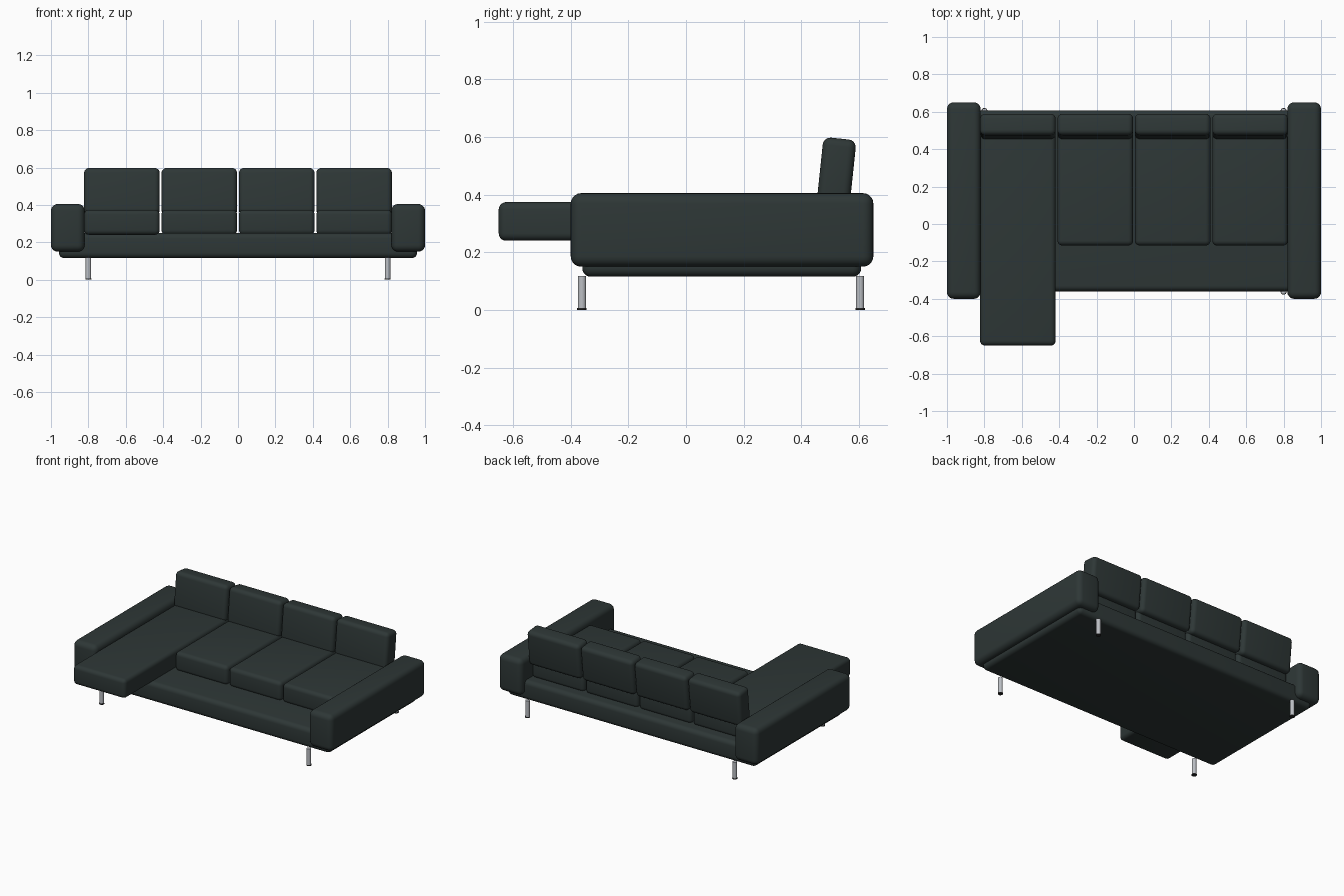
import bpy, bmesh, math
from mathutils import Matrix

if "Cube" in bpy.data.objects:
    bpy.data.objects.remove(bpy.data.objects["Cube"])


def material(name, rgb):
    m = bpy.data.materials.new(name)
    m.diffuse_color = (*rgb, 1)
    m.use_nodes = True
    m.node_tree.nodes["Principled BSDF"].inputs["Base Color"].default_value = m.diffuse_color
    return m


FABRIC = material("dark green grey fabric", (0.027, 0.038, 0.037))
METAL = material("brushed metal", (0.50, 0.52, 0.55))
RUBBER = material("black rubber", (0.02, 0.02, 0.02))


def finish(name, bm, mat, angle=40):
    me = bpy.data.meshes.new(name)
    bm.to_mesh(me)
    bm.free()
    me.materials.append(mat)
    ob = bpy.data.objects.new(name, me)
    bpy.context.collection.objects.link(ob)
    bpy.ops.object.select_all(action='DESELECT')
    ob.select_set(True)
    bpy.context.view_layer.objects.active = ob
    bpy.ops.object.shade_smooth_by_angle(angle=math.radians(angle))
    return ob


def cushion(name, x, y, z, radius, tilt=0):
    """Rounded box from (min, max) pairs, optionally tilted about x."""
    bm = bmesh.new()
    bmesh.ops.create_cube(bm, size=1)
    bmesh.ops.scale(bm, vec=(x[1] - x[0], y[1] - y[0], z[1] - z[0]), verts=bm.verts)
    bmesh.ops.bevel(bm, geom=list(bm.edges), offset=radius, segments=5,
                    profile=0.5, affect='EDGES')
    bm.transform(Matrix.Rotation(math.radians(tilt), 4, 'X'))
    ob = finish(name, bm, FABRIC)
    ob.location = (sum(x) / 2, sum(y) / 2, sum(z) / 2)
    return ob


def cylinder(name, x, y, z0, z1, r, mat):
    bm = bmesh.new()
    bmesh.ops.create_cone(bm, cap_ends=True, segments=24, radius1=r, radius2=r, depth=z1 - z0)
    finish(name, bm, mat).location = (x, y, (z0 + z1) / 2)


# Base platform
cushion("base", (-0.958, 0.958), (-0.36, 0.608), (0.115, 0.25), 0.03)

# Arms
for side, s in (("left", -1), ("right", 1)):
    cushion(side + "_arm", tuple(sorted((s * 0.82, s))), (-0.40, 0.65), (0.15, 0.405), 0.036)

# Seat cushions (the first one is the long chaise) and back cushions
for i, cx in enumerate((-0.621, -0.207, 0.207, 0.621)):
    xs = (cx - 0.202, cx + 0.202)
    cushion("chaise_seat" if i == 0 else f"seat_{i}", xs,
            (-0.65 if i == 0 else -0.115, 0.53), (0.24, 0.374), 0.026)
    cushion(f"back_cushion_{i + 1}", xs, (0.464, 0.579), (0.348, 0.595), 0.027, -6)

# Legs with rubber feet
for lx in (-0.80, 0.80):
    for row, ly in (("front", -0.361), ("back", 0.604)):
        cylinder(row + "_leg", lx, ly, 0.006, 0.118, 0.0145, METAL)
        cylinder(row + "_foot", lx, ly, 0.0, 0.007, 0.0165, RUBBER)
